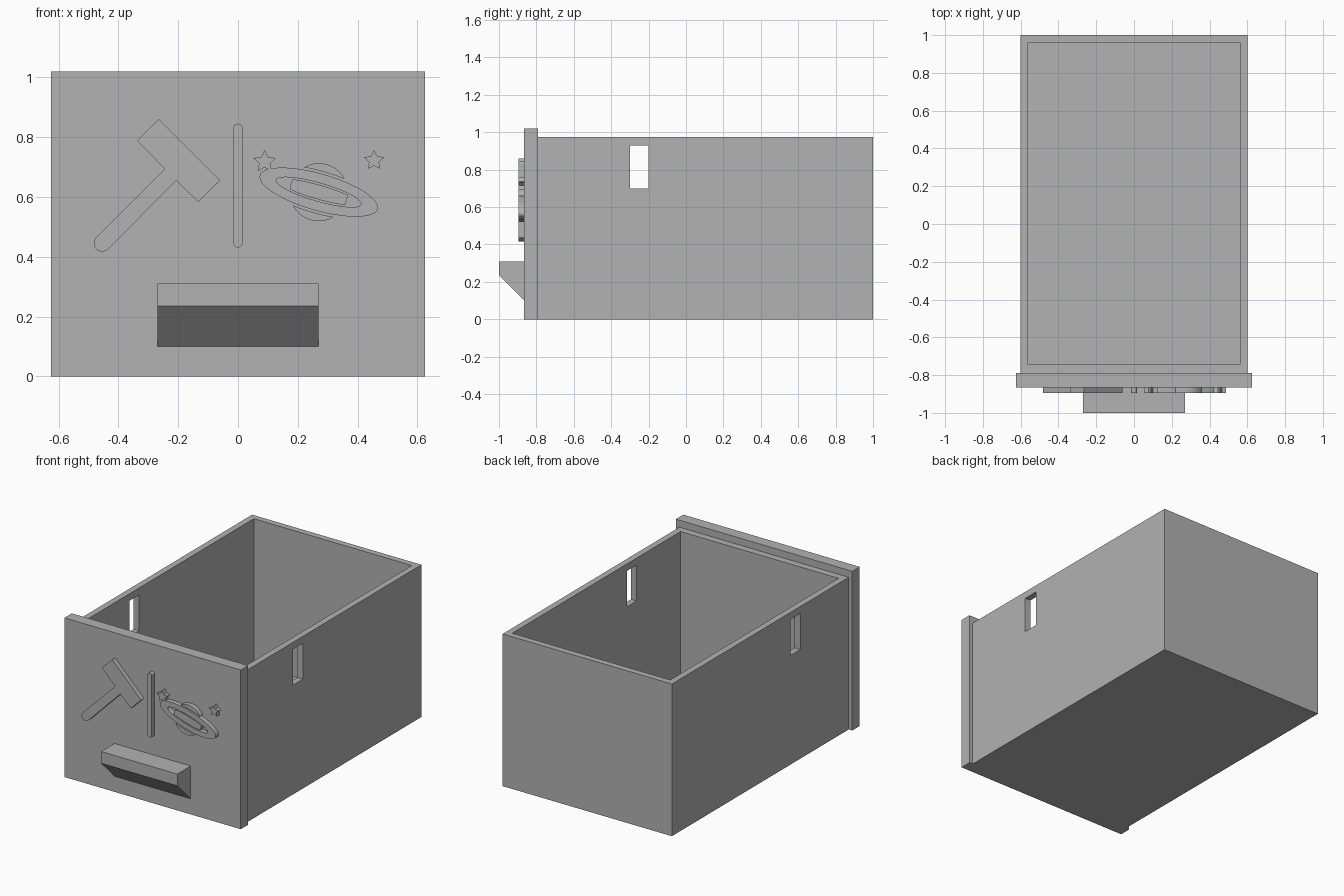
import bpy, bmesh
from math import sin, cos, pi, radians, sqrt, asin, atan2

if "Cube" in bpy.data.objects:
    bpy.data.objects.remove(bpy.data.objects["Cube"])

grey = bpy.data.materials.new("plain_grey")
grey.use_nodes = True
tone = (0.445, 0.445, 0.445, 1)
grey.diffuse_color = tone
grey.node_tree.nodes["Principled BSDF"].inputs["Base Color"].default_value = tone

PANEL_Y = -0.865      # front surface of the drawer panel
RELIEF = 0.03         # height of the raised pictures


def finish(name, bm):
    bmesh.ops.recalc_face_normals(bm, faces=bm.faces)
    mesh = bpy.data.meshes.new(name)
    bm.to_mesh(mesh)
    bm.free()
    mesh.materials.append(grey)
    obj = bpy.data.objects.new(name, mesh)
    bpy.context.collection.objects.link(obj)
    return obj


def box(name, x, y, z):
    bm = bmesh.new()
    bmesh.ops.create_cube(bm, size=1)
    for v in bm.verts:
        for i, (lo, hi) in enumerate((x, y, z)):
            v.co[i] = lo if v.co[i] < 0 else hi
    return finish(name, bm)


def cut(target, cutter):
    cutter.hide_render = True
    mod = target.modifiers.new("cut", "BOOLEAN")
    mod.operation = "DIFFERENCE"
    mod.solver = "EXACT"
    mod.object = cutter
    bpy.context.view_layer.objects.active = target
    bpy.ops.object.modifier_apply(modifier=mod.name)
    bpy.data.objects.remove(cutter)


def extrude(bm, faces, offset):
    new = bmesh.ops.extrude_face_region(bm, geom=faces)["geom"]
    verts = [g for g in new if isinstance(g, bmesh.types.BMVert)]
    bmesh.ops.translate(bm, verts=verts, vec=offset)


def relief(name, outline, hole=None):
    """Raise an x-z outline from the panel; a hole needs as many points."""
    bm = bmesh.new()
    outer = [bm.verts.new((x, PANEL_Y, z)) for x, z in outline]
    if hole:
        inner = [bm.verts.new((x, PANEL_Y, z)) for x, z in hole]
        n = len(outer)
        faces = [bm.faces.new((outer[i], outer[(i + 1) % n],
                               inner[(i + 1) % n], inner[i])) for i in range(n)]
    else:
        faces = [bm.faces.new(outer)]
    extrude(bm, faces, (0, -RELIEF, 0))
    return finish(name, bm)


def arc(cx, cz, a, b, start, end, n):
    return [(cx + a * cos(start + (end - start) * i / n),
             cz + b * sin(start + (end - start) * i / n)) for i in range(n + 1)]


# Drawer tray, hollowed out, with a slot through both sides
tray = box("drawer_tray", (-0.6, 0.6), (-0.79, 1), (0, 0.975))
cavity = box("cavity_cutter", (-0.56, 0.56), (-0.745, 0.96), (0.04, 1.2))
cut(tray, cavity)
cut(tray, box("slot_cutter", (-1, 1), (-0.3, -0.2), (0.7, 0.93)))

# Front panel
box("front_panel", (-0.625, 0.625), (PANEL_Y, -0.79), (0, 1.02))

# Wedge handle
bm = bmesh.new()
profile = [(PANEL_Y, 0.31), (-1, 0.31), (-1, 0.235), (PANEL_Y, 0.1)]
side = bm.faces.new([bm.verts.new((-0.27, y, z)) for y, z in profile])
extrude(bm, [side], (0.54, 0, 0))
finish("handle", bm)

# Hammer with a rounded grip end
grip_end = arc(-0.454, 0.445, 0.028, 0.028, radians(-45), radians(-225), 12)
relief("hammer", [(-0.265, 0.86), (-0.06, 0.655), (-0.133, 0.583),
                  (-0.207, 0.655)] + grip_end + [(-0.245, 0.694), (-0.338, 0.788)])

# Divider bar with round ends
relief("divider_bar", arc(0, 0.83, 0.015, 0.015, 0, pi, 12)
       + arc(0, 0.446, 0.015, 0.015, pi, 2 * pi, 12))


# Ringed planet, laid out level and then tilted
def tilt(points):
    c, s = cos(radians(-16)), sin(radians(-16))
    return [(0.27 + x * c - z * s, 0.616 + x * s + z * c) for x, z in points]


relief("planet_ring", tilt(arc(0, 0, 0.205, 0.062, 0, 2 * pi, 64)[:-1]),
       tilt(arc(0, 0, 0.148, 0.03, 0, 2 * pi, 64)[:-1]))

R = 0.097


def crossing(a, b):
    """Where the planet circle meets an ellipse, in the first quadrant."""
    z = sqrt((1 - R * R / a / a) / (1 / b / b - 1 / a / a))
    return sqrt(R * R - z * z), z


a, b = 0.215, 0.07
x, z = crossing(a, b)
t, u = atan2(z, x), asin(z / b)
cap = arc(0, 0, R, R, t, pi - t, 20) + arc(0, 0, a, b, pi - u, u, 16)
relief("planet_upper_cap", tilt(cap))
relief("planet_lower_cap", tilt([(-px, -pz) for px, pz in cap]))

a, b = 0.14, 0.024
x, z = crossing(a, b)
t, u = atan2(z, x), asin(z / b)
half = arc(0, 0, R, R, -t, t, 6) + arc(0, 0, a, b, u, pi - u, 16)[1:-1]
relief("planet_band", tilt(half + [(-px, -pz) for px, pz in half]))

# Stars
for name, cx, cz, r in (("left_star", 0.455, 0.722, 0.035),
                        ("right_star", 0.089, 0.718, 0.039)):
    points = []
    for i in range(10):
        k = r if i % 2 == 0 else r * 0.5
        points.append((cx + k * sin(i * pi / 5), cz + k * cos(i * pi / 5)))
    relief(name, points)
